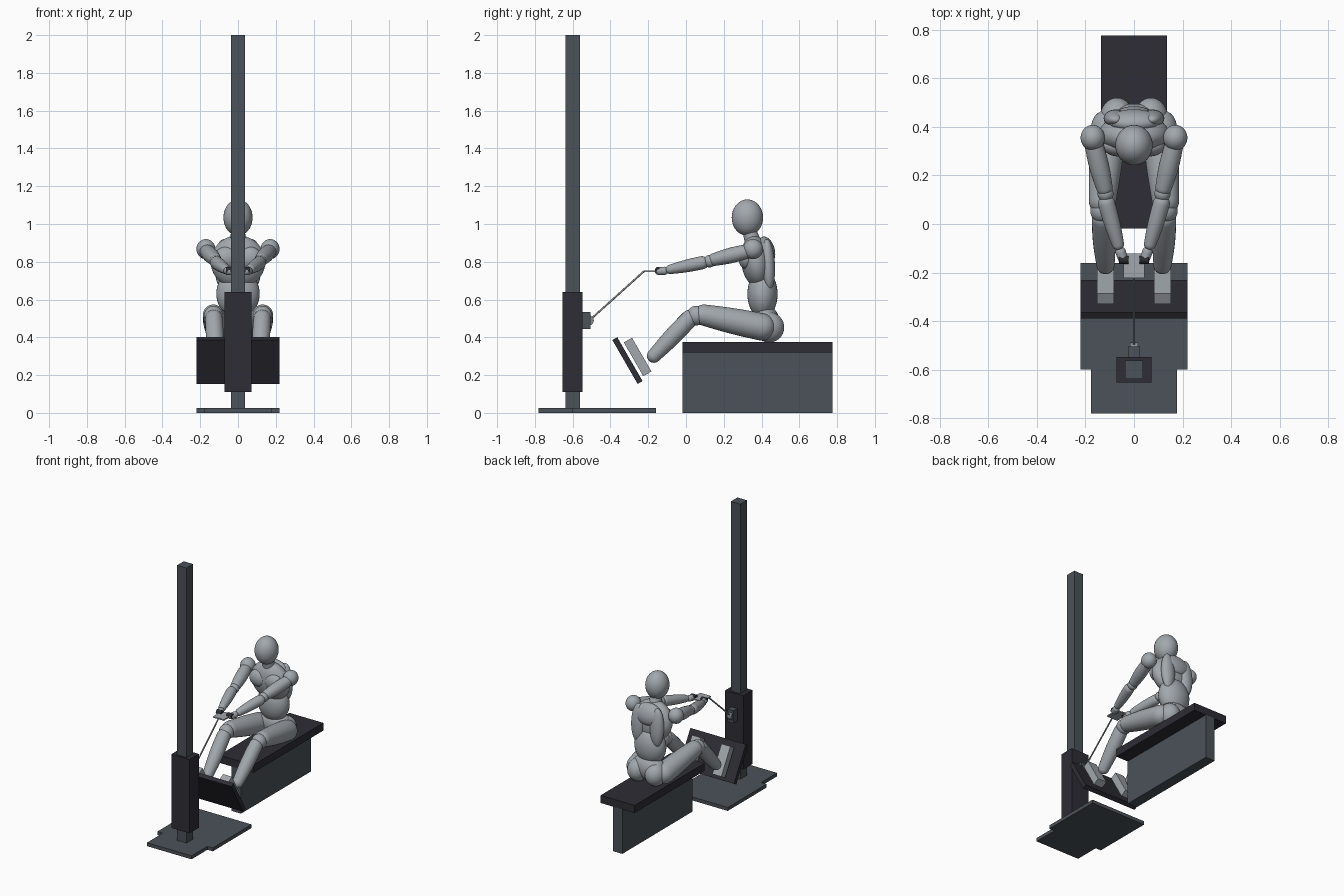
import bpy, bmesh, math
from mathutils import Vector, Matrix

if "Cube" in bpy.data.objects:
    bpy.data.objects.remove(bpy.data.objects["Cube"])


def material(name, rgb):
    m = bpy.data.materials.new(name)
    m.diffuse_color = (*rgb, 1)
    m.use_nodes = True
    m.node_tree.nodes["Principled BSDF"].inputs["Base Color"].default_value = m.diffuse_color
    return m


STEEL = material("steel_grey", (0.07, 0.084, 0.098))
DARK = material("dark_vinyl", (0.027, 0.026, 0.036))
BODY = material("figure_grey", (0.36, 0.39, 0.42))
CABLE = material("cable_grey", (0.24, 0.26, 0.28))


def finish(name, bm, mat, smooth=False):
    bmesh.ops.recalc_face_normals(bm, faces=bm.faces)
    for f in bm.faces:
        f.smooth = smooth
    me = bpy.data.meshes.new(name)
    bm.to_mesh(me)
    bm.free()
    me.materials.append(mat)
    ob = bpy.data.objects.new(name, me)
    bpy.context.collection.objects.link(ob)
    return ob


def box(name, centre, size, mat, tilt=0):
    """Box with given centre and full size, tilted about x (degrees)."""
    bm = bmesh.new()
    bmesh.ops.create_cube(bm, size=1)
    bm.transform(Matrix.Translation(centre)
                 @ Matrix.Rotation(math.radians(tilt), 4, 'X')
                 @ Matrix.Diagonal((*size, 1)))
    return finish(name, bm, mat)


def blob(name, centre, radii, mat=BODY, tilt=0):
    """Smooth ellipsoid."""
    bm = bmesh.new()
    bmesh.ops.create_uvsphere(bm, u_segments=32, v_segments=20, radius=1)
    bm.transform(Matrix.Translation(centre)
                 @ Matrix.Rotation(math.radians(tilt), 4, 'X')
                 @ Matrix.Diagonal((*radii, 1)))
    return finish(name, bm, mat, True)


def limb(name, a, b, ra, rb, bulge=0.0, mat=BODY):
    """Tapered round-ended limb between joints a and b."""
    a, b = Vector(a), Vector(b)
    length = (b - a).length
    # lathe profile: cap, shaft with optional muscle bulge, cap
    prof = [(ra * math.cos(t), ra * math.sin(t))
            for t in [math.radians(-90 + 15 * i) for i in range(6)]]
    for i in range(9):
        t = i / 8
        prof.append((ra + (rb - ra) * t + bulge * math.sin(math.pi * t), length * t))
    prof += [(rb * math.cos(t), length + rb * math.sin(t))
             for t in [math.radians(15 * i) for i in range(1, 7)]]
    bm = bmesh.new()
    verts = [bm.verts.new((r, 0, z)) for r, z in prof]
    edges = [bm.edges.new(p) for p in zip(verts, verts[1:])]
    bmesh.ops.spin(bm, geom=verts + edges, cent=(0, 0, 0), axis=(0, 0, 1),
                   angle=2 * math.pi, steps=24)
    bmesh.ops.remove_doubles(bm, verts=bm.verts, dist=1e-5)
    rot = Vector((0, 0, 1)).rotation_difference(b - a).to_matrix().to_4x4()
    bm.transform(Matrix.Translation(a) @ rot)
    return finish(name, bm, mat, True)


def rod(name, a, b, r, mat, sides=16):
    """Plain cylinder between two points."""
    a, b = Vector(a), Vector(b)
    bm = bmesh.new()
    bmesh.ops.create_cone(bm, cap_ends=True, segments=sides, radius1=r, radius2=r,
                          depth=(b - a).length)
    rot = Vector((0, 0, 1)).rotation_difference(b - a).to_matrix().to_4x4()
    bm.transform(Matrix.Translation((a + b) / 2) @ rot)
    ob = finish(name, bm, mat)
    for p in ob.data.polygons:
        p.use_smooth = len(p.vertices) == 4
    return ob


# Machine: base, post, carriage, pulley
box("base_front", (0, -0.65, 0.0125), (0.354, 0.26, 0.025), STEEL)
box("base_rear", (0, -0.38, 0.0125), (0.44, 0.44, 0.025), STEEL)
box("post", (0, -0.60, 1.0), (0.075, 0.075, 2.0), STEEL)
box("carriage", (0, -0.60, 0.375), (0.144, 0.105, 0.53), DARK)
box("pulley_bracket", (0, -0.527, 0.49), (0.048, 0.045, 0.09), STEEL)
rod("pulley", (-0.016, -0.515, 0.49), (0.016, -0.515, 0.49), 0.027, CABLE, 24)

# Bench and foot rest
box("bench_pad", (0, 0.378, 0.347), (0.27, 0.795, 0.055), DARK)
box("bench_support", (0, 0.378, 0.16), (0.075, 0.795, 0.32), STEEL)
box("foot_rest", (0, -0.31, 0.277), (0.44, 0.03, 0.268), DARK, 30)

# Cable and handle
rod("cable", (0, -0.50, 0.50), (0, -0.222, 0.75), 0.005, CABLE)
box("handle_plate", (0, -0.172, 0.75), (0.086, 0.10, 0.009), BODY)

# Torso and head
blob("head", (0, 0.325, 1.034), (0.077, 0.083, 0.096))
limb("neck", (0, 0.36, 0.88), (0, 0.335, 0.97), 0.045, 0.036)
blob("chest", (0, 0.372, 0.80), (0.145, 0.08, 0.14), tilt=8)
blob("upper_back", (0, 0.425, 0.86), (0.105, 0.045, 0.075), tilt=15)
blob("abdomen", (0, 0.405, 0.63), (0.115, 0.08, 0.13))
blob("pelvis", (0, 0.42, 0.48), (0.12, 0.075, 0.09))

# Paired body parts
for side, s in (("left", -1), ("right", 1)):
    blob(side + "_pectoral", (s * 0.06, 0.32, 0.82), (0.068, 0.042, 0.06))
    blob(side + "_back_muscle", (s * 0.075, 0.435, 0.785), (0.05, 0.036, 0.135), tilt=3)
    blob(side + "_buttock", (s * 0.07, 0.44, 0.453), (0.07, 0.08, 0.08))
    blob(side + "_shoulder", (s * 0.17, 0.355, 0.867), (0.05, 0.053, 0.053))
    limb(side + "_upper_arm", (s * 0.165, 0.325, 0.855), (s * 0.122, 0.15, 0.812),
         0.038, 0.034, 0.005)
    blob(side + "_elbow", (s * 0.117, 0.125, 0.803), (0.033, 0.033, 0.033))
    limb(side + "_forearm", (s * 0.113, 0.085, 0.795), (s * 0.066, -0.083, 0.76),
         0.035, 0.025, 0.003)
    limb(side + "_hand", (s * 0.055, -0.115, 0.752), (s * 0.045, -0.145, 0.75),
         0.022, 0.02)
    rod(side + "_grip", (s * 0.022, -0.148, 0.757), (s * 0.062, -0.148, 0.757),
        0.016, DARK)
    limb(side + "_thigh", (s * 0.105, 0.40, 0.455), (s * 0.13, 0.095, 0.518),
         0.072, 0.056, 0.004)
    blob(side + "_knee", (s * 0.13, 0.055, 0.515), (0.05, 0.052, 0.052))
    limb(side + "_shin", (s * 0.128, 0.02, 0.50), (s * 0.117, -0.17, 0.302),
         0.046, 0.037, 0.005)
    box(side + "_foot", (s * 0.117, -0.256, 0.296), (0.071, 0.05, 0.206), BODY, 30)
